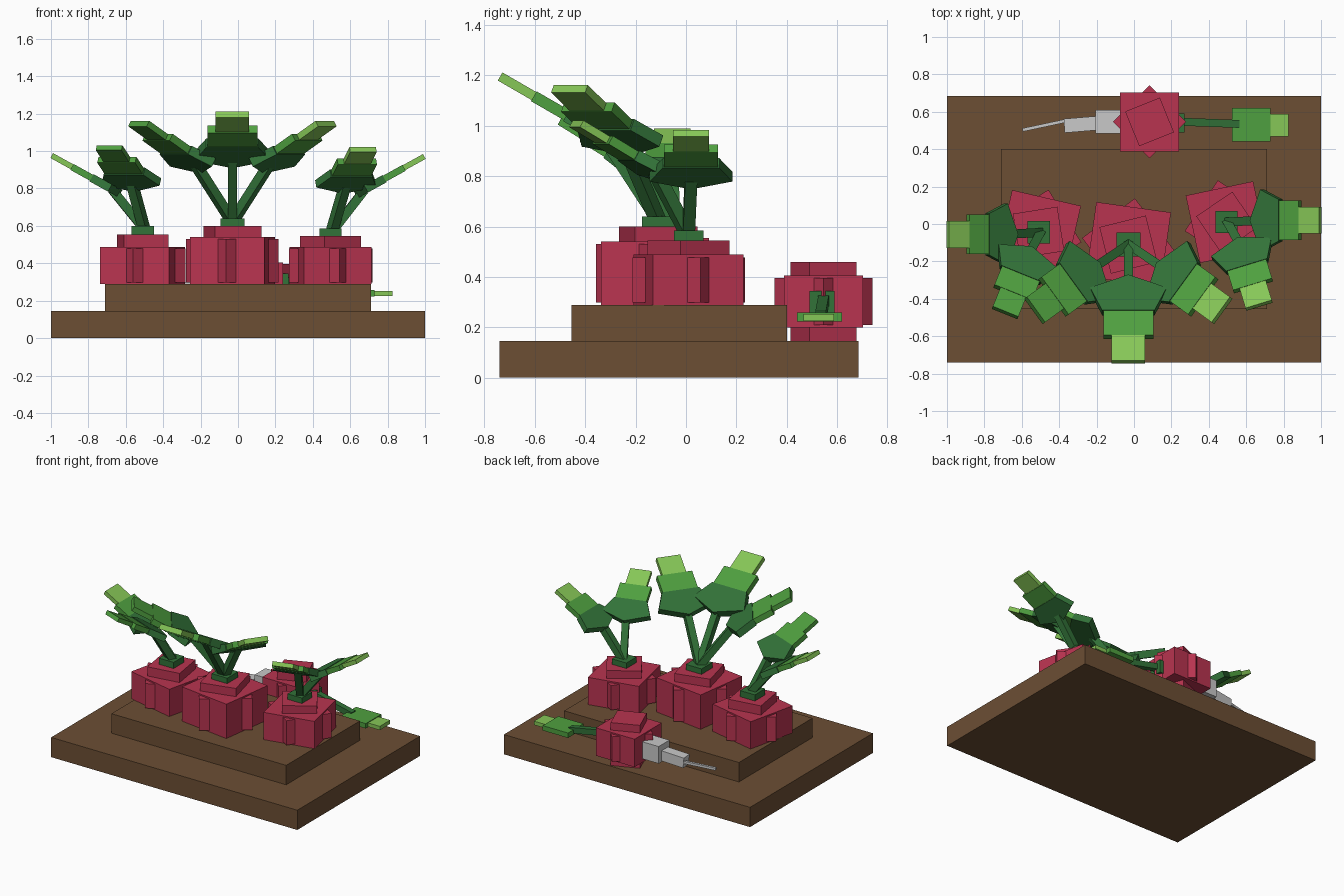
import bpy, bmesh
from math import radians, cos, sin
from mathutils import Matrix, Vector

if "Cube" in bpy.data.objects:
    bpy.data.objects.remove(bpy.data.objects["Cube"], do_unlink=True)


def material(name, rgb):
    m = bpy.data.materials.new(name)
    m.use_nodes = True
    m.diffuse_color = (*rgb, 1)
    m.node_tree.nodes["Principled BSDF"].inputs["Base Color"].default_value = (*rgb, 1)
    return m


SOIL = material("soil_brown", (0.15, 0.077, 0.034))
BEET = material("beet_red", (0.48, 0.034, 0.08))
DARK = material("dark_green", (0.032, 0.17, 0.04))
MID = material("leaf_green", (0.078, 0.35, 0.05))
LIGHT = material("tip_green", (0.24, 0.57, 0.095))
GREY = material("root_grey", (0.58, 0.58, 0.58))


def prism(name, outline, low, high, mat, matrix=Matrix()):
    """Extrude a flat outline from low to high, then place it."""
    bm = bmesh.new()
    face = bm.faces.new([bm.verts.new((x, y, low)) for x, y in outline])
    ext = bmesh.ops.extrude_face_region(bm, geom=[face])
    moved = [v for v in ext["geom"] if isinstance(v, bmesh.types.BMVert)]
    bmesh.ops.translate(bm, verts=moved, vec=(0, 0, high - low))
    bmesh.ops.recalc_face_normals(bm, faces=bm.faces)
    bm.transform(matrix)
    mesh = bpy.data.meshes.new(name)
    bm.to_mesh(mesh)
    bm.free()
    mesh.materials.append(mat)
    obj = bpy.data.objects.new(name, mesh)
    bpy.context.collection.objects.link(obj)


def rect(x0, x1, y0, y1):
    return [(x0, y0), (x1, y0), (x1, y1), (x0, y1)]


def box(name, x0, x1, y0, y1, z0, z1, mat):
    prism(name, rect(x0, x1, y0, y1), z0, z1, mat)


def bar(name, start, end, width, mat):
    """Square bar between two points."""
    a, b = Vector(start), Vector(end)
    turn = (b - a).to_track_quat("Z", "Y").to_matrix().to_4x4()
    h = width / 2
    prism(name, rect(-h, h, -h, h), 0, (b - a).length, mat, Matrix.Translation(a) @ turn)


def turned_square(name, x, y, side, angle, z0, z1):
    h = side / 2
    place = Matrix.Translation((x, y, 0)) @ Matrix.Rotation(radians(angle), 4, "Z")
    prism(name, rect(-h, h, -h, h), z0, z1, BEET, place)


def beet(name, x, y, scale, angle, z0, z1, cap0, cap1):
    """Two crossed blocks and a smaller turned cap."""
    turned_square(name + "_body", x, y, 0.315 * scale, angle, z0, z1)
    turned_square(name + "_body_cross", x, y, 0.276 * scale, angle + 45, z0 + 0.01, z1 - 0.01)
    turned_square(name + "_cap", x, y, 0.2 * scale, angle + 22, cap0, cap1)


def leaf(name, root, apex, azimuth, scale, tip_mat=LIGHT, tilt=30):
    """Stalk, five-sided blade, middle plate and tip plate rising outwards."""
    az, t = radians(azimuth), radians(tilt)
    u = Vector((cos(az) * cos(t), sin(az) * cos(t), sin(t)))
    w = Vector((-sin(az), cos(az), 0))
    frame = Matrix((u, w, u.cross(w))).transposed().to_4x4()
    place = Matrix.Translation(apex) @ frame @ Matrix.Scale(scale, 4)
    bar(name + "_stalk", root, Vector(apex) + u * 0.05, 0.048, DARK)
    blade = [(0, 0), (0.08, -0.205), (0.22, -0.14), (0.22, 0.14), (0.08, 0.205)]
    prism(name + "_blade", blade, -0.025, 0.03, DARK, place)
    prism(name + "_middle", rect(0.17, 0.37, -0.133, 0.133), -0.02, 0.025, MID, place)
    prism(name + "_tip", rect(0.34, 0.525, -0.09, 0.09), -0.015, 0.022, tip_mat, place)


# Soil
box("soil_base", -1, 1, -0.74, 0.685, 0, 0.145, SOIL)
box("soil_bed", -0.71, 0.71, -0.455, 0.4, 0.145, 0.288, SOIL)

# Planted beets: name, x, y, scale, angle, body top, cap top, crown top
for name, x, y, s, a, top, cap, crown in (
    ("centre_beet", -0.03, -0.11, 1.28, -8, 0.54, 0.6, 0.64),
    ("left_beet", 0.495, 0.01, 1.17, 12, 0.488, 0.545, 0.585),
    ("right_beet", -0.51, -0.045, 1.2, -13, 0.488, 0.555, 0.6),
):
    beet(name, x, y, s, a, 0.288, top, 0.288, cap)
    h = 0.05 * s
    box(name + "_crown", x - h, x + h, y - h, y + h, cap, crown, DARK)

# Leaves
centre, left, right = (-0.03, -0.11, 0.62), (0.5, 0.01, 0.565), (-0.5, -0.045, 0.58)
leaf("centre_front_leaf", centre, (-0.03, -0.285, 0.93), -90, 1)
leaf("centre_left_leaf", centre, (0.13, -0.215, 0.9), -36, 0.93)
leaf("centre_right_leaf", centre, (-0.19, -0.215, 0.9), -144, 0.93, MID)
leaf("left_side_leaf", left, (0.63, 0.02, 0.765), 0, 0.8, tilt=29)
leaf("left_front_leaf", left, (0.56, -0.08, 0.79), -73, 0.82)
leaf("right_side_leaf", right, (-0.63, -0.055, 0.77), 180, 0.8, tilt=29)
leaf("right_front_leaf", right, (-0.55, -0.13, 0.8), -112, 0.82, MID)

# Harvested beet lying behind the bed
beet("loose_beet", 0.083, 0.546, 1, 0, 0.2, 0.405, 0.145, 0.46)
box("loose_crown", 0.22, 0.27, 0.49, 0.59, 0.25, 0.345, DARK)
bar("loose_stalk", (0.24, 0.547, 0.31), (0.56, 0.535, 0.245), 0.042, DARK)
box("loose_leaf", 0.525, 0.73, 0.44, 0.62, 0.222, 0.258, MID)
box("loose_leaf_tip", 0.71, 0.825, 0.467, 0.587, 0.225, 0.253, LIGHT)

# Its root
box("root_thick", -0.205, -0.06, 0.485, 0.61, 0.225, 0.35, GREY)
bar("root_middle", (-0.19, 0.54, 0.27), (-0.37, 0.525, 0.255), 0.075, GREY)
bar("root_thin", (-0.35, 0.555, 0.26), (-0.595, 0.503, 0.25), 0.018, GREY)
